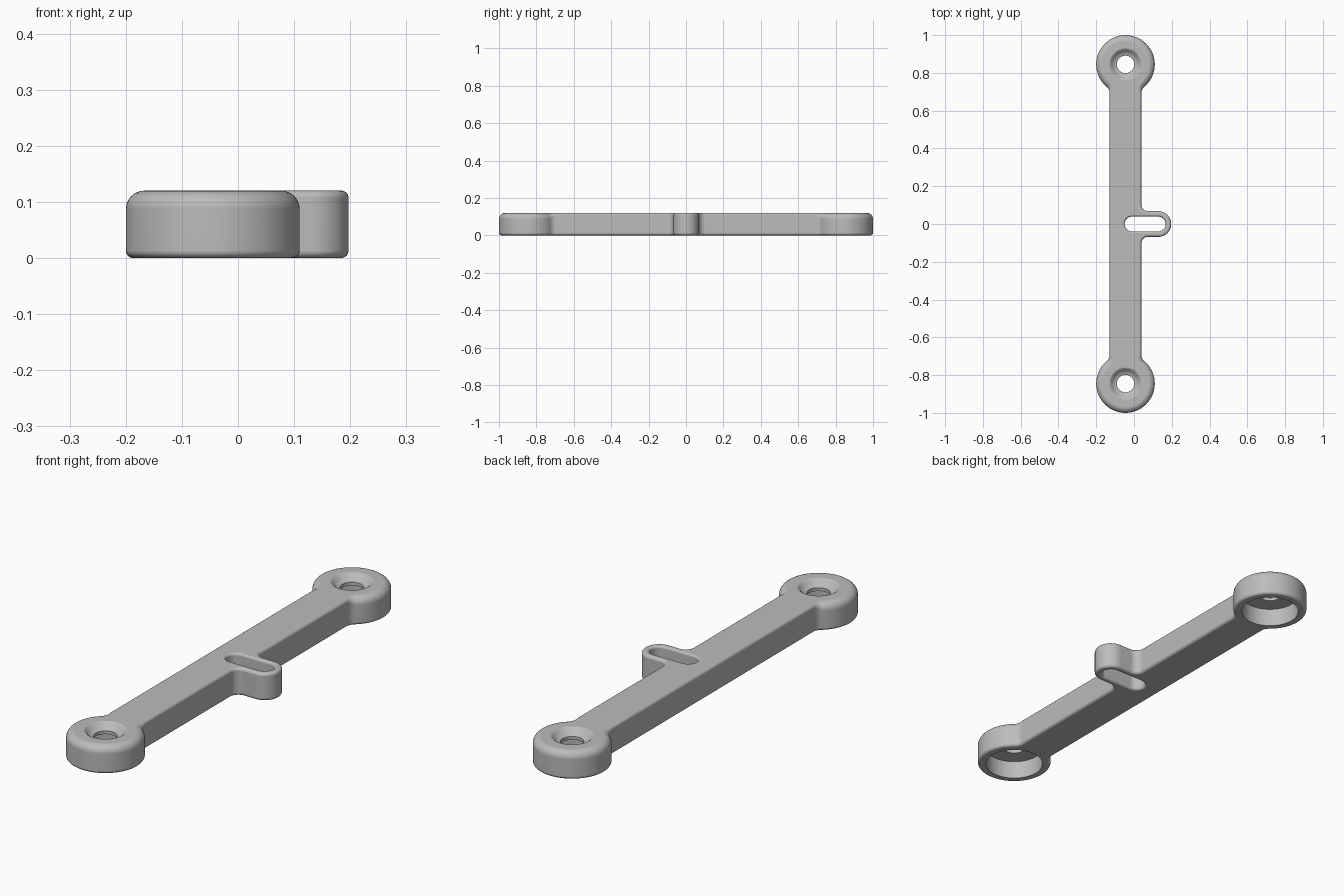
import bpy, bmesh
from math import sin, cos, pi, sqrt, atan2, radians

cube = bpy.data.objects.get("Cube")
if cube:
    bpy.data.objects.remove(cube)

H = 0.12                      # thickness
CX, HALF = -0.045, 0.084      # bar axis and half width
YC, R = 0.845, 0.155          # end discs
FILLET, TAB_R, TAB_F = 0.04, 0.068, 0.035
SMALL, LARGE = 0.013, 0.033   # edge rounding

grey = bpy.data.materials.new("light_grey")
grey.use_nodes = True
grey.diffuse_color = (0.5, 0.5, 0.5, 1)
grey.node_tree.nodes["Principled BSDF"].inputs["Base Color"].default_value = (0.5, 0.5, 0.5, 1)


def arc(x, y, r, a, b, n, side=1, w0=SMALL, w1=SMALL):
    """Points as (x, y, normal x, normal y, top rounding)."""
    pts = []
    for i in range(n + 1):
        t = i / n
        c, s = cos(a + (b - a) * t), sin(a + (b - a) * t)
        pts.append((x + r * c, y + r * s, side * c, side * s, w0 + (w1 - w0) * t))
    return pts


def solid(name, rings, loop_z=False):
    """Closed solid from stacked rings of equal length."""
    bm = bmesh.new()
    loops = [[bm.verts.new(p) for p in ring] for ring in rings]
    n = len(loops[0])
    for lo, hi in zip(loops, loops[1:]):
        for i in range(n):
            j = (i + 1) % n
            bm.faces.new((lo[i], lo[j], hi[j], hi[i]))
    bm.faces.new(loops[0][::-1])
    bm.faces.new(loops[-1])
    bmesh.ops.recalc_face_normals(bm, faces=bm.faces)
    mesh = bpy.data.meshes.new(name)
    bm.to_mesh(mesh)
    bm.free()
    mesh.materials.append(grey)
    ob = bpy.data.objects.new(name, mesh)
    bpy.context.collection.objects.link(ob)
    return ob


# Outline of the back half: tab, blends, bar side, end disc, other bar side
drop = sqrt((R + FILLET) ** 2 - (HALF + FILLET) ** 2)
yf, a = YC - drop, atan2(drop, HALF + FILLET)
edge = CX + HALF
half = arc(0.197 - TAB_R, 0, TAB_R, 0, pi / 2, 14)
half += arc(edge + TAB_F, TAB_R + TAB_F, TAB_F, 1.5 * pi, pi, 10, -1)
half += arc(edge + FILLET, yf, FILLET, pi, pi - a, 8, -1, SMALL, LARGE)
half += arc(CX, YC, R, -a, pi + a, 64, 1, LARGE, LARGE)[1:]
half += arc(CX - HALF - FILLET, yf, FILLET, a, 0, 8, -1, LARGE, SMALL)[1:]
front = [(x, -y, nx, -ny, w) for x, y, nx, ny, w in reversed(half)]
outline = half + front[:-1]

# Body: stacked rings with rounded bottom and top edges
rings = []
STEPS = 6
for i in range(STEPS + 1):
    t = pi / 2 * i / STEPS
    rings.append([(x - nx * SMALL * (1 - sin(t)), y - ny * SMALL * (1 - sin(t)),
                   SMALL * (1 - cos(t))) for x, y, nx, ny, w in outline])
for i in range(STEPS + 1):
    t = pi / 2 * i / STEPS
    rings.append([(x - nx * w * (1 - cos(t)), y - ny * w * (1 - cos(t)),
                   H - w * (1 - sin(t))) for x, y, nx, ny, w in outline])
body = solid("mounting_bar", rings)

# Cutters: end holes with a dished top and a wide recess below
profile = [(0.12, -0.02), (0.12, 0.08), (0.046, 0.08), (0.046, 0.094), (0.058, 0.097),
           (0.068, 0.104), (0.075, 0.113), (0.083, 0.119), (0.09, 0.1215), (0.09, 0.15)]
cutters = []
for name, y in (("front_hole", -YC), ("back_hole", YC)):
    cutters.append(solid(name, [[(p[0], p[1], z) for p in arc(CX, y, r, 0, 2 * pi, 64)[:-1]]
                                for r, z in profile]))

# Cutter: slot through the tab, flared at both faces
SLOT, FLARE = 0.039, 0.011
slot = arc(0.128, 0, SLOT, -pi / 2, pi / 2, 16) + arc(-0.011, 0, SLOT, pi / 2, 1.5 * pi, 16)
levels = [(FLARE, -0.02)]
for i in range(5):
    t = pi / 2 * i / 4
    levels.append((FLARE * (1 - sin(t)), FLARE * (1 - cos(t)) - 0.0005))
levels += [(o, H - z) for o, z in reversed(levels)]
cutters.append(solid("tab_slot", [[(x + nx * o, y + ny * o, z) for x, y, nx, ny, w in slot]
                                  for o, z in levels]))

bpy.context.view_layer.objects.active = body
for ob in bpy.context.selected_objects:
    ob.select_set(False)
body.select_set(True)
for cutter in cutters:
    mod = body.modifiers.new(cutter.name, "BOOLEAN")
    mod.operation, mod.solver, mod.object = "DIFFERENCE", "EXACT", cutter
    bpy.ops.object.modifier_apply(modifier=mod.name)
    bpy.data.objects.remove(cutter)

# Smooth rounded edges, flat large faces
bpy.ops.object.shade_smooth_by_angle(angle=radians(35))
weighted = body.modifiers.new("weighted_normals", "WEIGHTED_NORMAL")
weighted.keep_sharp = True
